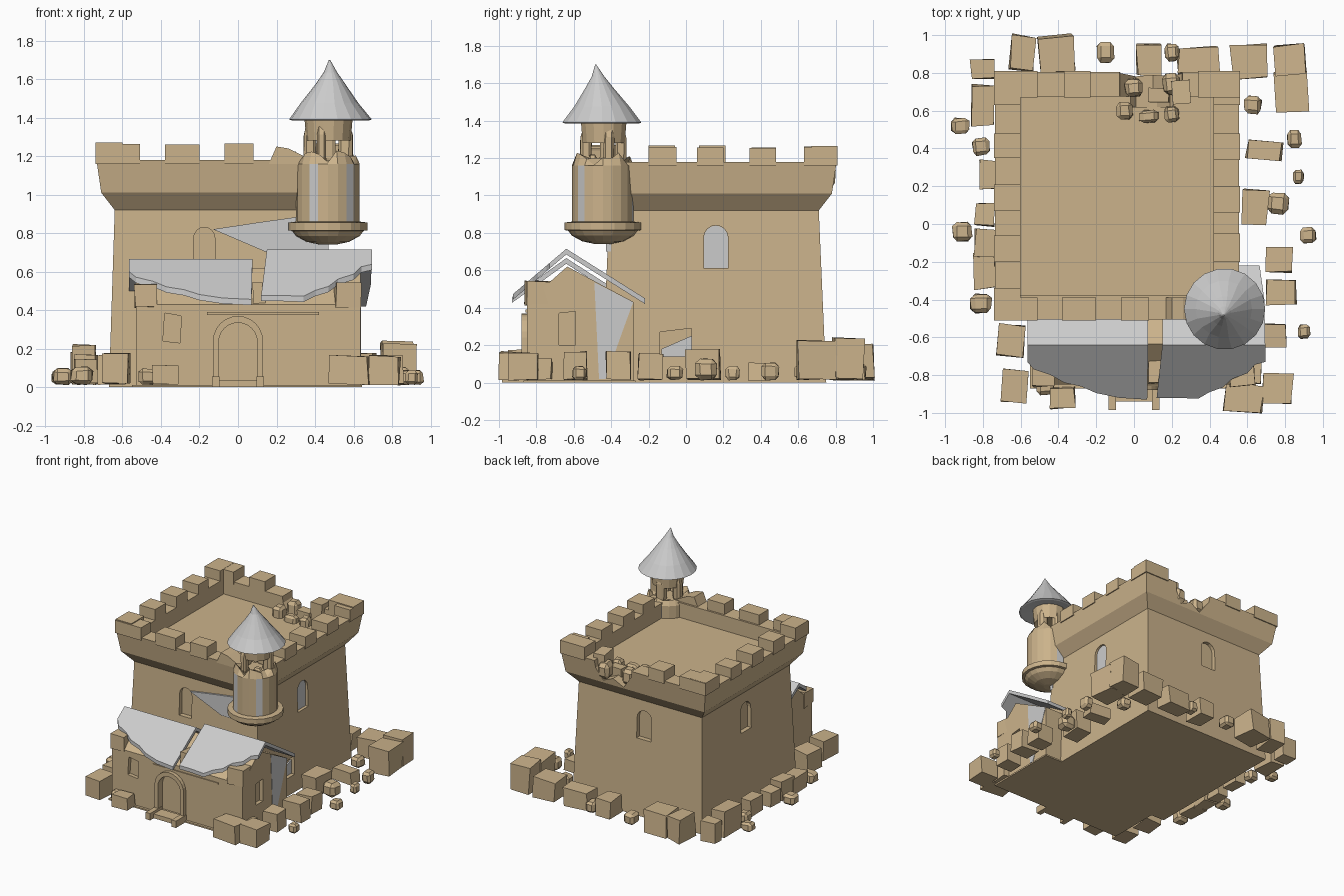
import bpy, bmesh, random
from math import sin, cos, pi, radians
from mathutils import Vector, Matrix

if "Cube" in bpy.data.objects:
    bpy.data.objects.remove(bpy.data.objects["Cube"])

random.seed(4)
tan = bpy.data.materials.new("sandstone")
tan.diffuse_color = (0.6, 0.45, 0.26, 1)
tan.use_nodes = True
tan.node_tree.nodes["Principled BSDF"].inputs["Base Color"].default_value = tan.diffuse_color


def finish(name, bm, mat):
    bmesh.ops.recalc_face_normals(bm, faces=bm.faces)
    me = bpy.data.meshes.new(name)
    bm.to_mesh(me)
    bm.free()
    ob = bpy.data.objects.new(name, me)
    bpy.context.collection.objects.link(ob)
    if mat:
        me.materials.append(mat)
    return ob


def loft(name, rings, mat=tan):
    """Skin a list of equal rings and cap both ends."""
    bm = bmesh.new()
    vs = [[bm.verts.new(p) for p in r] for r in rings]
    n = len(rings[0])
    for a, b in zip(vs, vs[1:]):
        for i in range(n):
            j = (i + 1) % n
            bm.faces.new((a[i], a[j], b[j], b[i]))
    bm.faces.new(vs[0][::-1])
    bm.faces.new(vs[-1])
    return finish(name, bm, mat)


def prism(name, pts, axis, a, b, mat=tan):
    """Extrude a 2D outline along x, y or z."""
    place = {'x': lambda p, d: (d, p[0], p[1]), 'y': lambda p, d: (p[0], d, p[1]),
             'z': lambda p, d: (p[0], p[1], d)}[axis]
    return loft(name, [[place(p, d) for p in pts] for d in (a, b)], mat)


def box(name, x, y, z, mat=tan):
    return prism(name, [(x[0], y[0]), (x[1], y[0]), (x[1], y[1]), (x[0], y[1])], 'z', z[0], z[1], mat)


def lathe(name, prof, c, n=20, mat=tan):
    """Stack circles (radius, z, shift x, shift y)."""
    rings = []
    for r, z, *s in prof:
        dx, dy = s if s else (0, 0)
        rings.append([(c[0] + dx + r * cos(2 * pi * i / n), c[1] + dy + r * sin(2 * pi * i / n), z)
                      for i in range(n)])
    return loft(name, rings, mat)


def arch(c, w, z0, z1, n=8):
    """Round-headed outline."""
    h = w / 2
    return [(c - h, z0), (c + h, z0)] + [(c + h * cos(pi * i / n), z1 - h + h * sin(pi * i / n))
                                         for i in range(n + 1)]


def cut(ob, cutter):
    m = ob.modifiers.new("cut", 'BOOLEAN')
    m.operation, m.solver, m.object = 'DIFFERENCE', 'EXACT', cutter
    bpy.context.view_layer.objects.active = ob
    bpy.ops.object.modifier_apply(modifier=m.name)
    bpy.data.objects.remove(cutter)


def stones(name, data, base=0.01):
    """Rough blocks: x, y, width, depth, height."""
    bm = bmesh.new()
    for x, y, sx, sy, h in data:
        small = max(sx, sy) < 0.125
        vs = bmesh.ops.create_cube(bm, size=1)['verts']
        if small:
            es = list({e for v in vs for e in v.link_edges})
            fs = bmesh.ops.bevel(bm, geom=es, offset=0.22, segments=1, affect='EDGES')
            vs = list({v for f in fs['faces'] for v in f.verts})
        turn = Matrix.Rotation(radians(random.uniform(-6, 6)), 3, 'Z')
        for v in vs:
            k = Vector([v.co[i] * random.uniform(0.82, 1.0) for i in range(3)])
            k = turn @ Vector((k.x * sx, k.y * sy, 0)) + Vector((0, 0, k.z * h))
            v.co = k + Vector((x, y, base + h / 2))
    return finish(name, bm, tan)


# Keep: tapered walls, corbel, parapet and sunken roof floor
CX, CY = -0.09, 0.15
prof = [(.58, .60, 0), (.55, .56, .92), (.62, .63, 1.01), (.645, .655, 1.18),
        (.51, .525, 1.18), (.51, .525, 1.06)]
keep = loft("keep", [[(CX - a, CY - b, z), (CX + a, CY - b, z), (CX + a, CY + b, z), (CX - a, CY + b, z)]
                     for a, b, z in prof])
# Breach in the back parapet
cut(keep, prism("breach_cutter", [(-.09, 1.3), (-.07, 1.13), (.01, 1.02), (.1, 1.07), (.19, 1.03),
                                  (.25, 1.12), (.27, 1.3)], 'y', .62, .95))
# Keep windows
cut(keep, prism("front_window_cutter", arch(-.175, .11, .6, .83), 'y', -.5, -.385))
cut(keep, prism("back_window_cutter", arch(-.13, .13, .61, .84), 'y', .685, .9))
cut(keep, prism("left_window_cutter", arch(.16, .13, .61, .84), 'x', -.8, -.615))
cut(keep, prism("right_window_cutter", arch(.16, .13, .61, .84), 'x', .44, .7))
cut(keep, prism("cellar_cutter", [(-.14, .14), (.03, .14), (.03, .29), (-.14, .27)], 'x', .445, .7))
prism("right_window_pane", arch(.16, .128, .611, .839), 'x', .435, .447, None)
prism("cellar_pane", [(-.13, .14), (.03, .14), (.03, .25), (-.13, .18)], 'x', .44, .455, None)

# Merlons around the parapet
for name, spans, y in (("front", [(-.74, -.51), (-.38, -.20), (-.07, .08)], (-.51, -.39)),
                       ("back", [(-.74, -.51), (-.37, -.23), (.34, .56)], (.67, .81))):
    for i, s in enumerate(spans):
        box(f"{name}_merlon_{i}", s, y, (1.16, 1.27 + random.uniform(-.012, .006)))
for name, spans, x in (("left", [(-.505, -.34), (-.2, -.06), (.07, .21), (.35, .48), (.63, .805)], (-.74, -.60)),
                       ("right", [(-.2, -.05), (.06, .20), (.34, .48), (.63, .805)], (.42, .56))):
    for i, s in enumerate(spans):
        box(f"{name}_merlon_{i}", x, s, (1.16, 1.265 + random.uniform(-.012, .006)))
prism("broken_merlon", [(.16, 1.16), (.36, 1.16), (.36, 1.19), (.26, 1.24), (.2, 1.25)], 'y', -.505, -.39)
stones("breach_rubble", [(.0, .72, .1, .1, .13), (.13, .68, .13, .08, .1), (.2, .74, .1, .12, .14),
                         (-.05, .6, .09, .1, .12), (.08, .57, .11, .07, .09), (.2, .58, .08, .09, .1),
                         (.25, .7, .1, .13, .2)], 1.03)

# Corner turret
T = (.467, -.445)
turret = lathe("turret", [(.04, .74), (.11, .755), (.165, .785), (.185, .812), (.205, .815), (.205, .855),
                          (.165, .86), (.165, 1.16), (.145, 1.16), (.11, 1.14), (.04, 1.13)], T)
for v in turret.data.vertices:  # jagged broken rim
    if v.co.z > 1.13 and (v.co.xy - Vector(T)).length < .15:
        v.co.z += random.uniform(0, .07)
turret.data.materials.append(None)
for p in turret.data.polygons:  # bare grey strips on the drum
    d = p.center.xy - Vector(T)
    if .9 < p.center.z < 1.1 and (abs(d.x - .10) < .025 and d.y < 0 or abs(d.x + .07) < .02 and d.y < 0
                                  or d.y > .15):
        p.material_index = 1
for i, (a, w) in enumerate([(170, .07), (250, .05), (20, .08), (90, .08)]):
    c = (T[0] + .095 * cos(radians(a)), T[1] + .095 * sin(radians(a)))
    stones(f"turret_pillar_{i}", [(c[0], c[1], max(w, .05), .065, .24)], 1.13)
lathe("turret_upper_band", [(.085, 1.30), (.115, 1.28), (.125, 1.395), (.095, 1.395)], (.47, -.44), 14)
stones("turret_spikes", [(.43, -.52, .06, .05, .09), (.53, -.5, .07, .05, .1), (.55, -.4, .06, .06, .09)], 1.12)
lathe("turret_roof", [(.02, 1.405), (.20, 1.385), (.215, 1.39), (.15, 1.475, -.005, 0), (.08, 1.57, 0, -.012),
                      (.035, 1.635, 0, -.02), (.003, 1.70, -.005, -.033)], (.48, -.45), 18, None)

# Front house with gables
house = prism("house", [(-.85, 0), (-.85, .43), (-.635, .62), (-.28, .43), (-.28, 0)], 'x', -.53, .635)
cut(house, prism("door_cutter", arch(0, .2, .03, .335, 12), 'y', -.9, -.82))
cut(house, prism("front_window_cutter", [(-.39, .24), (-.30, .23), (-.295, .37), (-.38, .385)], 'y', -.9, -.82))
cut(house, prism("side_window_cutter", [(-.68, .2), (-.59, .2), (-.59, .38), (-.68, .37)], 'x', .605, .7))
frame = prism("door_frame", arch(0, .26, 0, .37, 12), 'y', -.88, -.845)
cut(frame, prism("frame_cutter", arch(0, .2, -.05, .335, 12), 'y', -.95, -.8))
box("door_step", (-.12, .12), (-.94, -.84), (0, .035))
for i, s in enumerate((-1, 1)):
    box(f"step_block_{i}", (s * .115 - .02, s * .115 + .02), (-.985, -.84), (0, .055))
box("lintel_beam", (-.16, .42), (-.858, -.84), (.375, .39))
box("base_slab", (-.55, .645), (-.87, -.27), (0, .012))
stones("gable_blocks", [(.57, -.80, .15, .13, .14), (-.48, -.80, .13, .13, .13), (.11, -.78, .07, .14, .14)], .41)

# Bare grey patches on the walls
prism("front_wall_patch", [(-.13, .82), (.1, .855), (.35, .89), (.47, .86), (.47, .70), (.15, .70)],
      'y', -.428, -.40, None)
prism("side_wall_patch", [(-.49, .535), (-.282, .43), (-.33, .3), (-.43, .02), (-.465, .02)], 'x', .62, .638, None)


# Roof slabs with broken eaves
def slab(name, pts, top, slope, t=.03):
    h = lambda y: top - abs(y + .64) * slope
    return loft(name, [[(x, y, h(y) - d) for x, y in pts] for d in (t, 0)], None)


slab("roof_front_left", [(-.565, -.64), (-.565, -.73), (-.53, -.77), (-.44, -.80), (-.37, -.84), (-.28, -.86),
                         (-.2, -.895), (-.08, -.92), (.07, -.93), (.075, -.64)], .665, .72)
slab("roof_front_right", [(.15, -.64), (.12, -.92), (.22, -.92), (.34, -.925), (.40, -.89), (.47, -.865),
                          (.52, -.82), (.6, -.79), (.64, -.745), (.695, -.73), (.695, -.64)], .715, .85)
slab("roof_back_left", [(-.565, -.64), (.075, -.64), (.075, -.4), (-.565, -.4)], .665, .64)
slab("roof_back_right", [(.15, -.64), (.695, -.64), (.69, -.4), (.665, -.22), (.45, -.22), (.15, -.4)], .715, .63)

# Fallen stones ringing the walls
stones("rubble_right", [(.83, .87, .18, .17, .24), (.83, .70, .19, .23, .22), (.61, .86, .2, .19, .17),
                        (.63, .63, .1, .1, .09), (.85, .45, .08, .1, .1), (.69, .39, .2, .11, .1),
                        (.87, .25, .06, .08, .08), (.64, .09, .15, .2, .18), (.76, .11, .12, .12, .12),
                        (.92, -.06, .09, .09, .08), (.77, -.19, .15, .14, .15), (.78, -.36, .17, .14, .16),
                        (.74, -.59, .14, .14, .16), (.90, -.57, .07, .08, .08), (.76, -.87, .17, .17, .16)])
stones("rubble_back", [(-.59, .905, .14, .2, .2), (-.41, .90, .21, .21, .2), (-.15, .91, .1, .12, .1),
                       (.08, .87, .14, .18, .15), (.2, .91, .08, .1, .1), (.34, .87, .23, .15, .15)])
stones("rubble_left", [(-.80, .82, .14, .11, .18), (-.80, .63, .13, .23, .22), (-.92, .52, .1, .09, .08),
                       (-.81, .41, .1, .1, .09), (-.77, .26, .1, .17, .15), (-.79, .05, .11, .13, .13),
                       (-.79, -.1, .12, .16, .17), (-.91, -.04, .11, .11, .09), (-.79, -.25, .12, .2, .14),
                       (-.81, -.42, .12, .11, .1), (-.65, -.62, .15, .18, .17), (-.63, -.86, .15, .19, .17)])
stones("rubble_front", [(.58, -.92, .22, .16, .16), (-.38, -.92, .15, .12, .11), (-.47, -.86, .1, .1, .09),
                        (.62, -.78, .12, .14, .12)])
